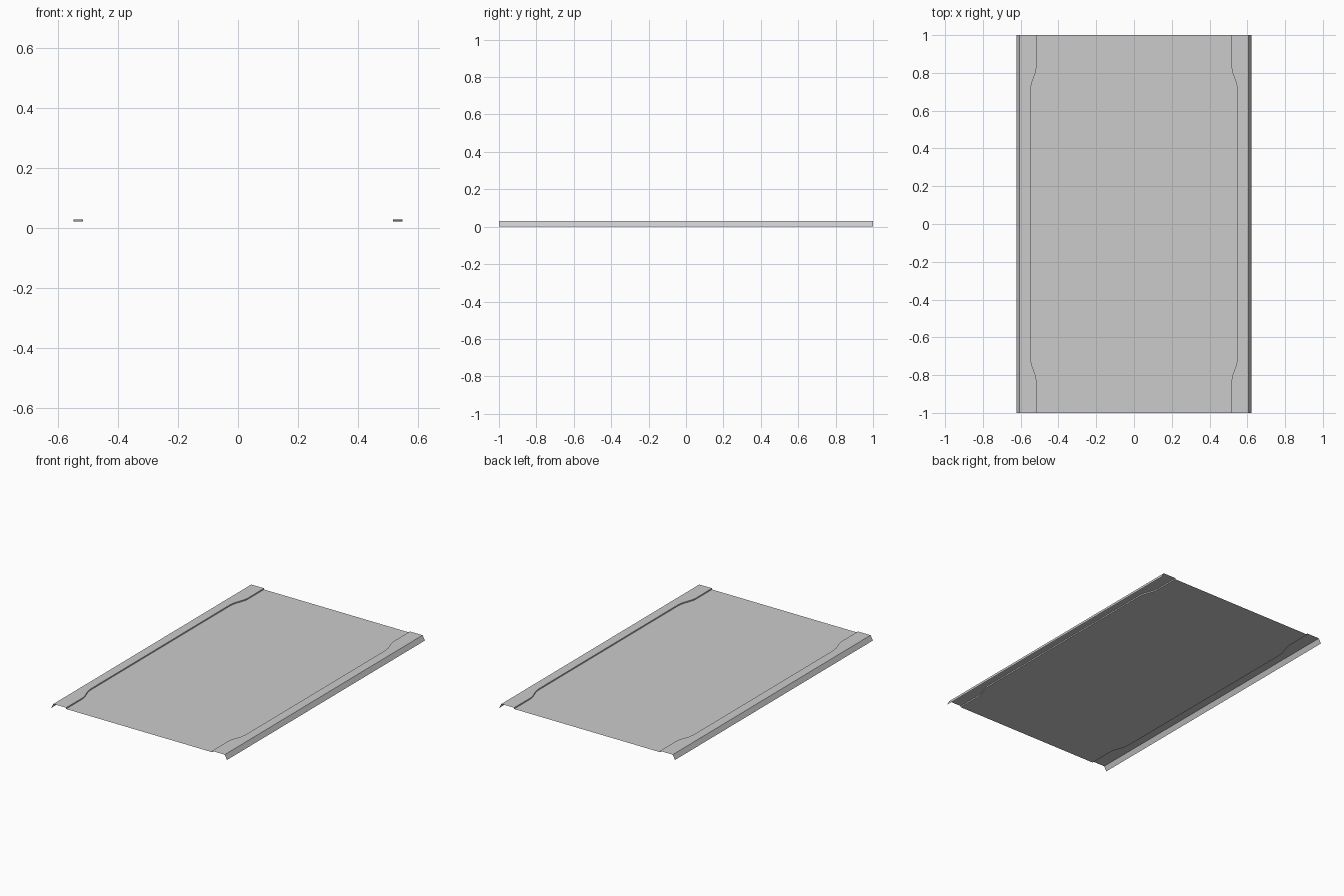
import bpy

if "Cube" in bpy.data.objects:
    bpy.data.objects.remove(bpy.data.objects["Cube"])

ROAD_Z, WALK_Z = 0.022, 0.03
WALK_X, FOOT_X = 0.606, 0.622

# Curb line (x, y): narrow at both ends, gently widening to a parking bay
half = [(0.516, 1.0), (0.516, 0.83), (0.522, 0.80), (0.542, 0.745), (0.548, 0.71)]
curb = [(x, -y) for x, y in half] + half[::-1]


def strip(name, inner, outer):
    """Open sheet between two point rows, mirrored to the other side of the street."""
    n = len(inner)
    faces = [(i, n + i, n + i + 1, i + 1) for i in range(n - 1)]
    mesh = bpy.data.meshes.new(name)
    mesh.from_pydata(inner + outer, [], faces)
    obj = bpy.data.objects.new(name, mesh)
    bpy.context.collection.objects.link(obj)
    mod = obj.modifiers.new("Mirror", 'MIRROR')
    mod.use_axis = (True, False, False)
    mod.merge_threshold = 0.0001
    return obj


def row(z, x=None):
    """Point row along the curb line, or along a straight line at x."""
    return [(cx if x is None else x, y, z) for cx, y in curb]


# Road surface
strip("road", row(ROAD_Z, 0.0), row(ROAD_Z))
# Curb faces
strip("curbs", row(ROAD_Z), row(WALK_Z))
# Raised sidewalks
strip("sidewalks", row(WALK_Z), row(WALK_Z, WALK_X))
# Sloping outer edges down to the ground
strip("outer_slopes",
      [(WALK_X, -1, WALK_Z), (WALK_X, 1, WALK_Z)],
      [(FOOT_X, -1, 0), (FOOT_X, 1, 0)])
